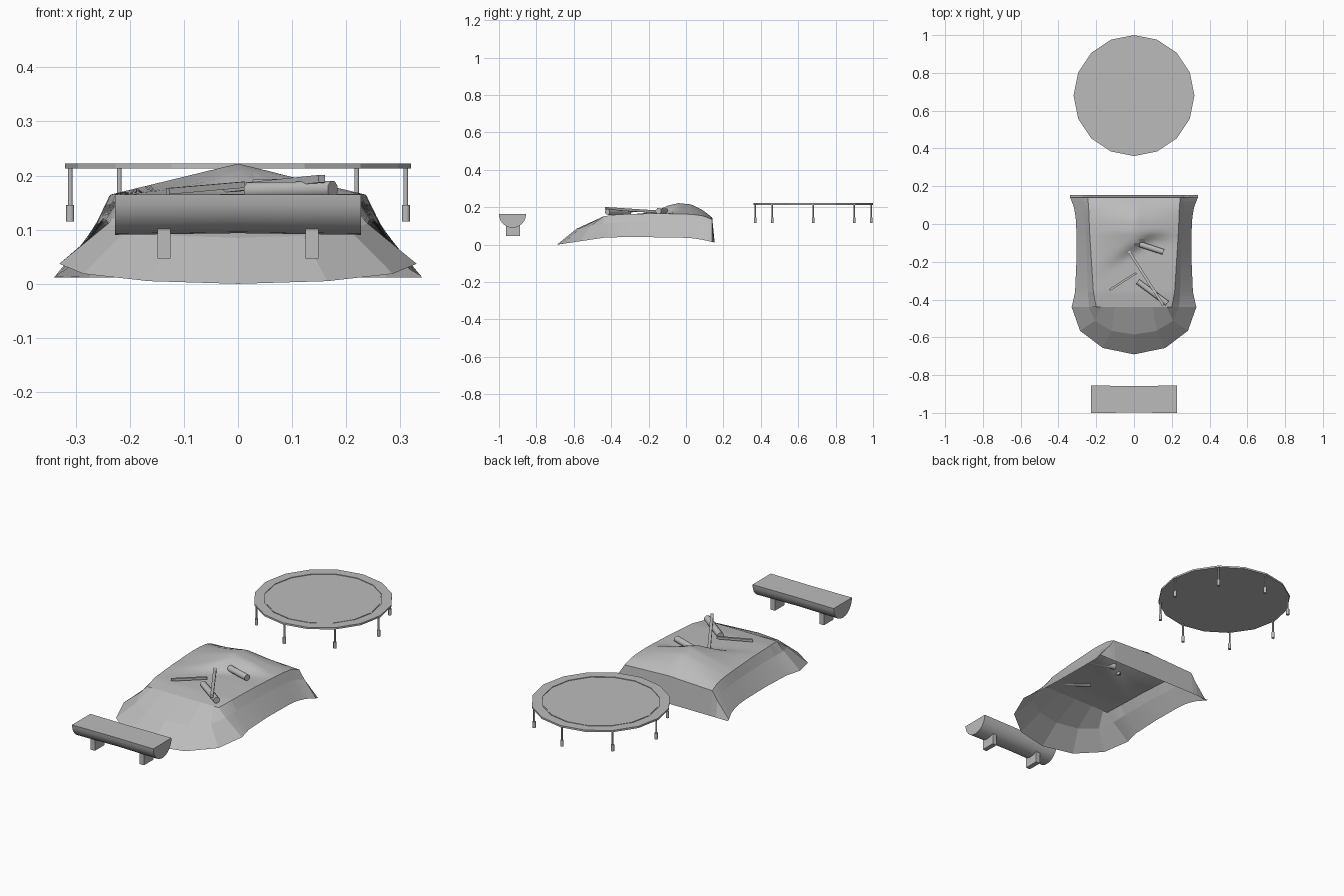
import bpy, bmesh, math
from mathutils import Vector

cube = bpy.data.objects.get("Cube")
if cube:
    bpy.data.objects.remove(cube)

GREY = bpy.data.materials.new("plain_grey")
GREY.use_nodes = True
GREY.diffuse_color = (0.5, 0.5, 0.5, 1)
GREY.node_tree.nodes["Principled BSDF"].inputs["Base Color"].default_value = (0.5, 0.5, 0.5, 1)


def finish(name, bm, smooth=None):
    """Turn a bmesh into an object; smooth is an optional face test."""
    bmesh.ops.remove_doubles(bm, verts=bm.verts, dist=0.0005)
    bmesh.ops.recalc_face_normals(bm, faces=bm.faces)
    for face in bm.faces:
        face.smooth = bool(smooth and smooth(face))
    mesh = bpy.data.meshes.new(name)
    bm.to_mesh(mesh)
    bm.free()
    mesh.materials.append(GREY)
    obj = bpy.data.objects.new(name, mesh)
    bpy.context.collection.objects.link(obj)
    return obj


def loft(bm, rows, closed=False):
    """Skin equal-length rows of points with quads."""
    grid = [[bm.verts.new(p) for p in row] for row in rows]
    n = len(grid[0])
    for a, b in zip(grid, grid[1:]):
        for i in range(n if closed else n - 1):
            j = (i + 1) % n
            bm.faces.new((a[i], a[j], b[j], b[i]))
    return grid


def rod(name, start, end, radius, sides=8):
    """Capped straight rod between two points."""
    start, end = Vector(start), Vector(end)
    axis = end - start
    turn = axis.to_track_quat('Z', 'Y')
    bm = bmesh.new()
    rings = []
    for centre in (start, end):
        ring = []
        for k in range(sides):
            a = math.tau * (k + 0.5) / sides
            ring.append(centre + turn @ Vector((radius * math.cos(a), radius * math.sin(a), 0)))
        rings.append(ring)
    for ring in loft(bm, rings, True):
        bm.faces.new(ring)
    return finish(name, bm, lambda f: sides > 4 and len(f.verts) == 4)


def box(name, centre, size):
    bm = bmesh.new()
    bmesh.ops.create_cube(bm, size=1)
    for v in bm.verts:
        v.co = Vector(centre) + Vector(size) * v.co
    return finish(name, bm)


# Round raised platform: rim, shallow groove and mat in one turned shell
CY, SIDES = 0.68, 16
profile = [(0.32, 0.213), (0.32, 0.222), (0.272, 0.222), (0.272, 0.219), (0.266, 0.219), (0.266, 0.221)]
bm = bmesh.new()
rings = []
for r, z in profile:
    angles = [math.tau * k / SIDES for k in range(SIDES)]
    rings.append([(r * math.cos(a), CY + r * math.sin(a), z) for a in angles])
grid = loft(bm, rings, True)
bm.faces.new(grid[0])
bm.faces.new(grid[-1])
finish("platform_top", bm)

# Platform legs with thicker feet
for k in range(8):
    a = math.tau * k / 8
    x, y = 0.31 * math.cos(a), CY + 0.31 * math.sin(a)
    rod("platform_leg", (x, y, 0.14), (x, y, 0.215), 0.0045)
    rod("platform_foot", (x, y, 0.115), (x, y, 0.146), 0.008)

# Half-log bench, slightly narrower in the middle
bm = bmesh.new()
rows = []
for x, r in ((-0.227, 0.073), (0, 0.07), (0.227, 0.073)):
    arc = [math.pi * k / 12 for k in range(13)]
    rows.append([(x, -0.928 - r * math.cos(a), 0.165 - 1.02 * r * math.sin(a)) for a in arc])
grid = loft(bm, rows, True)
bm.faces.new(grid[0])
bm.faces.new(grid[-1])
finish("bench_log", bm, lambda f: len(f.verts) == 4 and f.normal.z < 0.9).data.set_sharp_from_angle(angle=0.6)
for x in (-0.137, 0.137):
    box("bench_leg", (x, -0.926, 0.077), (0.024, 0.075, 0.06))

# Mound stations: y, base half width, base z, shoulder half width, shoulder z, ridge z
STATIONS = [
    (-0.44, 0.33, 0.037, 0.2, 0.152, 0.152),
    (-0.36, 0.312, 0.04, 0.215, 0.162, 0.17),
    (-0.2, 0.305, 0.04, 0.225, 0.166, 0.185),
    (-0.04, 0.305, 0.038, 0.235, 0.165, 0.222),
    (0.03, 0.308, 0.035, 0.238, 0.162, 0.215),
    (0.09, 0.318, 0.026, 0.24, 0.155, 0.185),
    (0.14, 0.338, 0.014, 0.245, 0.135, 0.145),
]


def station(y):
    for a, b in zip(STATIONS, STATIONS[1:]):
        if y <= b[0] + 1e-6:
            t = (y - a[0]) / (b[0] - a[0])
            return [p + (q - p) * t for p, q in zip(a, b)]


def crown(x, y, half, shoulder, ridge):
    """Height on top: tent-shaped hump behind a diagonal fold, flat in front."""
    fold = min(-0.13 + 0.67 * x, -0.07)
    t = max(0, min(1, (y - fold) / 0.07 + 0.5))
    blend = t * t * (3 - 2 * t)
    return shoulder + blend * (ridge - shoulder) * (1 - abs(x) / half)


# Mound body, with its side walls and back wall
bm = bmesh.new()
rows = []
ROWS, COLS = 29, 8
for j in range(ROWS + 1):
    y = -0.44 + 0.58 * j / ROWS
    _, bw, bz, sw, sz, ridge = station(y)
    half = [(sw * k / COLS, 0) for k in range(COLS + 1)]
    top = [(s * x, y, crown(s * x, y, sw, sz, ridge)) for s in (-1, 1) for x, _ in half]
    left = top[COLS::-1]
    right = top[COLS + 2:]
    mid = sw + 0.3 * (bw - sw)
    mz = 0.65 * sz + 0.35 * bz
    rows.append([(-bw, y, bz), (-mid, y, mz)] + left + right + [(mid, y, mz), (bw, y, bz)])
loft(bm, rows)
last = rows[-1]
bottom = [(x * 0.34 / last[-1][0], 0.153, 0.012) for x, _, _ in last]
loft(bm, [last, bottom])

# Rounded front apron of the mound
front = []
for w, depth, z0, z1 in ((0.33, 0.25, 0.0, 0.037), (0.239, 0.145, 0.085, 0.112), (0.2, 0, 0.152, 0.152)):
    angles = [math.radians(d) for d in range(-90, 91, 30)]
    front.append([(w * math.sin(a), -0.44 - depth * math.cos(a), z1 + (z0 - z1) * math.cos(a)) for a in angles])
loft(bm, front)
finish("mound", bm, lambda f: f.normal.z > 0.75 and f.calc_center_median().y > -0.44)

# Loose logs and sticks on the mound
rod("log_back", (0.03, -0.107, 0.178), (0.155, -0.148, 0.18), 0.016)
rod("log_front", (0.02, -0.305, 0.172), (0.175, -0.42, 0.175), 0.016)
rod("stick_long", (-0.03, -0.14, 0.175), (0.155, -0.43, 0.194), 0.01, 4)
rod("stick_short", (-0.13, -0.35, 0.171), (0.01, -0.26, 0.183), 0.008, 4)
